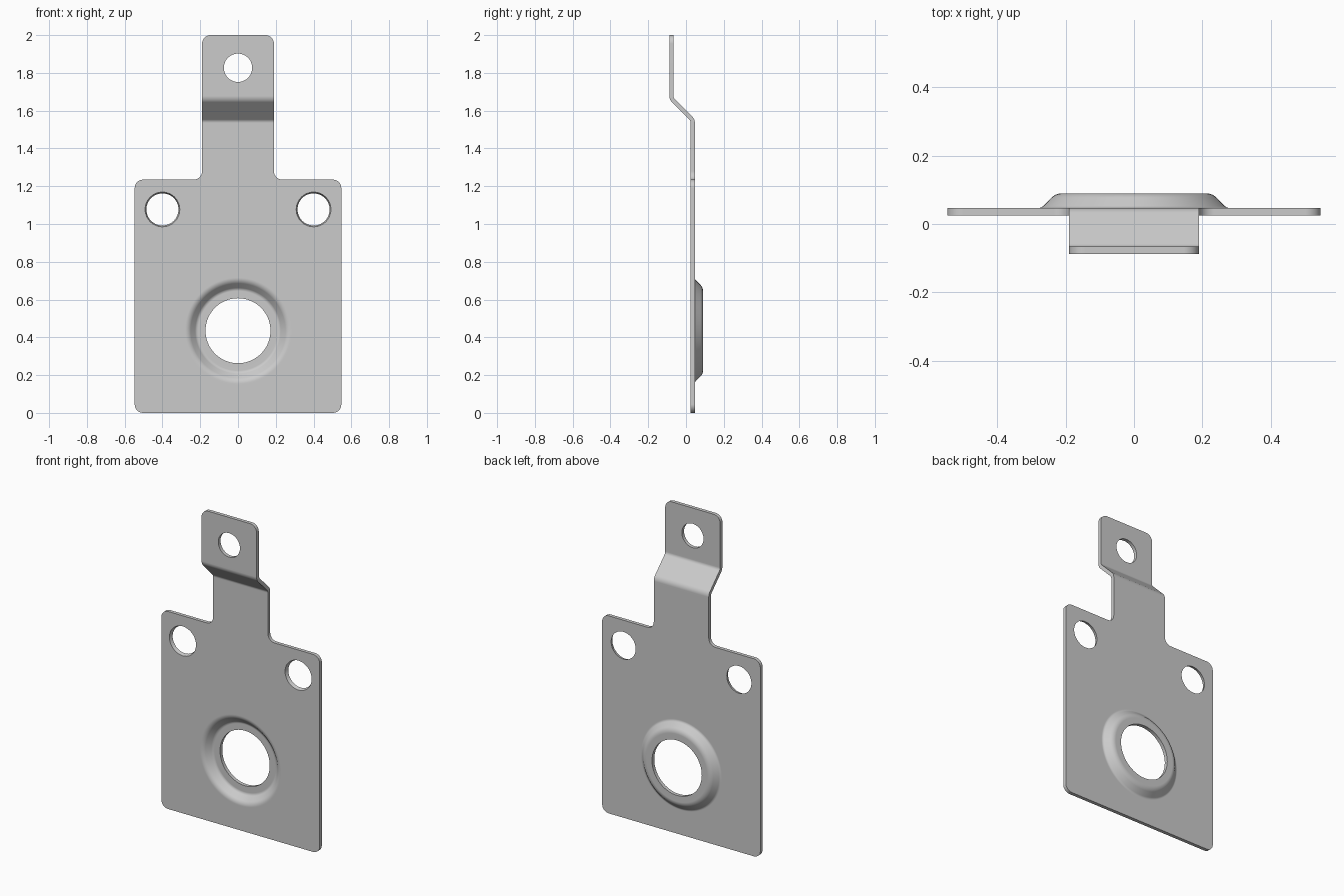
import bpy, bmesh, math
from mathutils import Vector

if "Cube" in bpy.data.objects:
    bpy.data.objects.remove(bpy.data.objects["Cube"])

T = 0.022                         # sheet thickness
Y_PLATE, Y_TAB, Y_DISH = 0.036, -0.077, 0.079   # mid-surface depths
W, R = 0.19, 0.045                # tab half width, corner radius
DISH_Z = 0.435


def rounded(points, seg=8):
    """Points are (a, b) or (a, b, radius); returns the path with filleted corners."""
    out, n = [], len(points)
    for i, p in enumerate(points):
        c = Vector((p[0], p[1], 0))
        if len(p) < 3:
            out.append(c)
            continue
        u = (Vector((*points[i - 1][:2], 0)) - c).normalized()
        v = (Vector((*points[(i + 1) % n][:2], 0)) - c).normalized()
        ang = u.angle(v)
        d = p[2] / math.tan(ang / 2)
        centre = c + (u + v).normalized() * (p[2] / math.sin(ang / 2))
        a, b = (c + u * d - centre).normalized(), (c + v * d - centre).normalized()
        out += [centre + a.slerp(b, k / seg) * p[2] for k in range(seg + 1)]
    return [(p.x, p.y) for p in out]


def mirrored(half):
    return rounded(half + [(-p[0], *p[1:]) for p in reversed(half)])


def circle(x, z, r, n):
    return [(x + r * math.cos(2 * math.pi * k / n), z + r * math.sin(2 * math.pi * k / n)) for k in range(n)]


def fill(bm, y, loops):
    """Flat sheet at depth y: first loop is the outline, the others are holes."""
    edges = []
    for loop in loops:
        vs = [bm.verts.new((x, y, z)) for x, z in loop]
        edges += [bm.edges.new((vs[i - 1], vs[i])) for i in range(len(vs))]
    bmesh.ops.triangle_fill(bm, use_beauty=True, edges=edges, normal=(0, -1, 0))


def strip(bm, rows, closed):
    """Quads between successive rows of points."""
    rows = [[bm.verts.new(p) for p in row] for row in rows]
    for a, b in zip(rows, rows[1:]):
        for i in range(0 if closed else 1, len(a)):
            bm.faces.new((a[i - 1], a[i], b[i], b[i - 1]))


bm = bmesh.new()

# Wide plate with the neck, two mounting holes and the opening for the dish
fill(bm, Y_PLATE, [
    mirrored([(0.547, 0, R), (0.547, 1.235, R), (W, 1.235, R), (W, 1.52)]),
    circle(-0.4, 1.077, 0.0885, 48), circle(0.4, 1.077, 0.0885, 48), circle(0, DISH_Z, 0.285, 96)])

# Pressed dish around the large hole
dish = rounded([(0.172, Y_DISH), (0.2244, Y_DISH, 0.034), (0.2674, Y_PLATE, 0.031), (0.285, Y_PLATE)])
strip(bm, [[(x, y, z) for x, z in circle(0, DISH_Z, r, 96)] for r, y in dish], True)

# Offset bend between plate and tab
bend = rounded([(Y_PLATE, 1.52), (Y_PLATE, 1.55, 0.036), (Y_TAB, 1.663, 0.036), (Y_TAB, 1.70)])
strip(bm, [[(-W, y, z), (W, y, z)] for y, z in bend], False)

# Upper tab with its hole
fill(bm, Y_TAB, [mirrored([(W, 1.70), (W, 2, R)]), circle(0, 1.827, 0.075, 48)])

# Weld the parts into one sheet
bmesh.ops.remove_doubles(bm, verts=bm.verts, dist=1e-4)
bmesh.ops.recalc_face_normals(bm, faces=bm.faces)
mesh = bpy.data.meshes.new("bracket")
bm.to_mesh(mesh)
bm.free()
bracket = bpy.data.objects.new("bracket", mesh)
bpy.context.collection.objects.link(bracket)

# Give the sheet its thickness
bpy.context.view_layer.objects.active = bracket
bracket.select_set(True)
solid = bracket.modifiers.new("thickness", "SOLIDIFY")
solid.thickness, solid.offset, solid.use_even_offset = T, 0, True
bpy.ops.object.modifier_apply(modifier=solid.name)

# Slight taper of the two mounting holes, wider at the front
for v in bracket.data.vertices:
    for x in (-0.4, 0.4):
        d = Vector((v.co.x - x, v.co.z - 1.077))
        if d.length < 0.095:
            d *= (0.092 if v.co.y < Y_PLATE else 0.085) / d.length
            v.co.x, v.co.z = x + d.x, 1.077 + d.y

# Smooth shading with sharp sheet edges
bpy.ops.object.shade_smooth_by_angle(angle=math.radians(30))
wn = bracket.modifiers.new("weighted_normals", "WEIGHTED_NORMAL")
wn.keep_sharp = True
